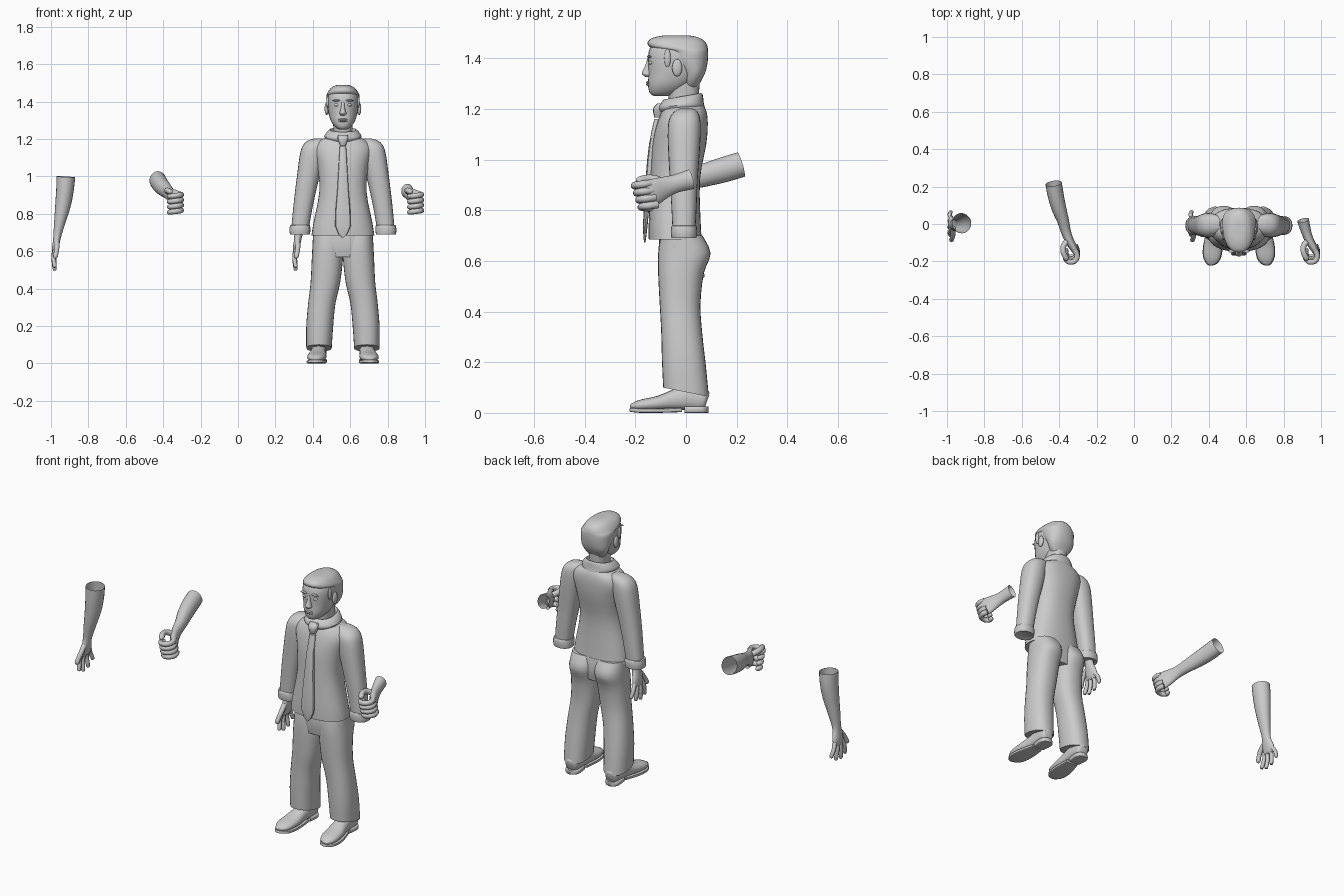
import bpy, bmesh
from math import cos, sin, pi, radians
from mathutils import Vector

CX = 0.561       # figure centre line
COPY = 1.288     # distance from the spare forearms to the figure's hands


def smooth(ob, angle=45):
    bpy.ops.object.select_all(action='DESELECT')
    ob.select_set(True)
    bpy.context.view_layer.objects.active = ob
    bpy.ops.object.shade_smooth_by_angle(angle=radians(angle))


def refine(rows, sub):
    """Catmull-Rom interpolation of ring rows."""
    out = []
    for i in range(len(rows) - 1):
        p0, p1, p2 = rows[max(i - 1, 0)], rows[i], rows[i + 1]
        p3 = rows[min(i + 2, len(rows) - 1)]
        for k in range(sub):
            t = k / sub
            out.append([0.5 * (2*b + (c - a)*t + (2*a - 5*b + 4*c - d)*t*t + (3*b - a - 3*c + d)*t**3)
                        for a, b, c, d in zip(p0, p1, p2, p3)])
    return out + [list(rows[-1])]


def skin(name, rings, caps):
    bm = bmesh.new()
    loops = [[bm.verts.new(p) for p in r] for r in rings]
    n = len(loops[0])
    for a, b in zip(loops, loops[1:]):
        for i in range(n):
            bm.faces.new((a[i], a[(i + 1) % n], b[(i + 1) % n], b[i]))
    if caps[0]:
        bm.faces.new(loops[0][::-1])
    if caps[1]:
        bm.faces.new(loops[-1])
    bmesh.ops.recalc_face_normals(bm, faces=bm.faces)
    me = bpy.data.meshes.new(name)
    bm.to_mesh(me)
    bm.free()
    ob = bpy.data.objects.new(name, me)
    bpy.context.collection.objects.link(ob)
    smooth(ob)
    return ob


def section(ra, rb, n, e):
    for i in range(n):
        c, s = cos(2*pi*i/n), sin(2*pi*i/n)
        yield (ra*abs(c)**(2/e)*(1 if c > 0 else -1), rb*abs(s)**(2/e)*(1 if s > 0 else -1))


def stack(name, rows, n=28, e=2.3, sub=3, tilt0=0.0, tilt1=0.0, caps=(True, True)):
    """Level rings: (x, y front, y back, z, half width); tilt leans the end rings."""
    rows = refine(rows, sub)
    rings = []
    for k, (x, y0, y1, z, rx) in enumerate(rows):
        f = k / (len(rows) - 1)
        tilt = tilt0 * (1 - f)**3 + tilt1 * f
        rings.append([(CX + x + u, (y0 + y1)/2 + v, z + tilt*v)
                      for u, v in section(rx, (y1 - y0)/2, n, e)])
    return skin(name, rings, caps)


def tube(name, rows, ref, n=12, e=2.0, sub=3, caps=(True, True), dx=0.0):
    """Rings across a path: (x, y, z, radius along ref, other radius)."""
    rows = refine(rows, sub)
    P = [Vector(r[:3]) for r in rows]
    rings = []
    for k, r in enumerate(rows):
        t = (P[min(k + 1, len(P) - 1)] - P[max(k - 1, 0)]).normalized()
        a = Vector(ref)
        a = (a - a.dot(t)*t).normalized()
        b = t.cross(a)
        rings.append([P[k] + a*u + b*v + Vector((dx, 0, 0)) for u, v in section(r[3], r[4], n, e)])
    return skin(name, rings, caps)


def finger(name, pts, r, ref, dx):
    m = len(pts)
    rows = [(*p, r*(1.05 - 0.2*i/m), r*(1.05 - 0.2*i/m)) for i, p in enumerate(pts)]
    end = Vector(pts[-1]) + (Vector(pts[-1]) - Vector(pts[-2])).normalized()*r*0.7
    tube(name, rows + [(*end, r*0.3, r*0.3)], ref, n=10, dx=dx)


def blob(name, loc, scale):
    bpy.ops.mesh.primitive_uv_sphere_add(segments=16, ring_count=10, radius=1,
                                         location=(CX + loc[0], loc[1], loc[2]))
    ob = bpy.context.object
    ob.name, ob.scale = name, scale
    smooth(ob, 180)


# Jacket body, collar and tie
stack("jacket", [(0, -.147, .062, .685, .168), (0, -.147, .058, .75, .158), (0, -.14, .055, .92, .126),
                 (0, -.132, .08, 1.06, .138), (0, -.115, .086, 1.14, .155), (0, -.098, .082, 1.185, .135),
                 (0, -.085, .072, 1.21, .09), (0, -.07, .06, 1.23, .06)], n=36, e=2.4)
stack("collar", [(0, -.1, .075, 1.195, .085), (0, -.108, .07, 1.215, .1), (0, -.09, .066, 1.245, .078),
                 (0, -.078, .058, 1.247, .064), (0, -.07, .05, 1.21, .055)], tilt0=.1, tilt1=.25, caps=(False, False))
stack("tie", [(0, -.165, -.16, .672, .004), (0, -.17, -.152, .735, .042), (0, -.16, -.135, .92, .031),
              (0, -.146, -.12, 1.06, .023), (0, -.125, -.1, 1.16, .017)], n=12, e=3, sub=2)
stack("tie_knot", [(0, -.125, -.09, 1.165, .015), (0, -.13, -.085, 1.2, .028), (0, -.112, -.08, 1.222, .026)], n=12, e=3)

# Trousers, sleeves and shoes
stack("hips", [(0, -.1, .06, .57, .12), (0, -.108, .07, .63, .158), (0, -.105, .062, .7, .158)], e=2.6)
for s, side in ((-1, "right"), (1, "left")):
    stack(side + "_trouser_leg",
          [(s*.128, -.09, .09, .082, .068), (s*.124, -.095, .078, .2, .072), (s*.113, -.098, .064, .32, .073),
           (s*.094, -.104, .057, .43, .079), (s*.084, -.11, .07, .55, .083), (s*.081, -.11, .097, .63, .082),
           (s*.079, -.1, .065, .7, .08)], tilt0=-.2)
    stack(side + "_sleeve",
          [(s*.229, -.053, .037, .72, .047), (s*.216, -.058, .042, .82, .051), (s*.2, -.064, .046, .92, .056),
           (s*.18, -.07, .054, 1.03, .062), (s*.166, -.072, .058, 1.11, .065), (s*.155, -.066, .056, 1.16, .062),
           (s*.135, -.045, .045, 1.19, .055), (s*.12, -.02, .025, 1.203, .03)], n=24)
    stack(side + "_cuff",
          [(s*.23, -.05, .034, .692, .045), (s*.23, -.057, .041, .69, .053), (s*.23, -.06, .044, .715, .056),
           (s*.229, -.057, .041, .738, .053), (s*.228, -.05, .034, .74, .045)], n=24, sub=2)

    x0 = CX + s*.128
    tube(side + "_shoe",
         [(x0, .084, .05, .02, .028), (x0, .07, .053, .036, .043), (x0, .01, .06, .04, .05),
          (x0 + s*.004, -.05, .05, .042, .04), (x0 + s*.01, -.11, .038, .05, .029),
          (x0 + s*.016, -.175, .031, .046, .022), (x0 + s*.02, -.21, .026, .026, .013),
          (x0 + s*.02, -.22, .024, .008, .006)], (1, 0, 0), n=20, e=2.3)
    tube(side + "_shoe_sole",
         [(x0, -.02, .012, .037, .009), (x0 + s*.01, -.11, .009, .052, .009), (x0 + s*.016, -.175, .009, .049, .009),
          (x0 + s*.02, -.21, .011, .03, .008), (x0 + s*.02, -.222, .012, .01, .007)], (1, 0, 0), n=20, e=6)
    tube(side + "_shoe_heel",
         [(x0, -.005, .013, .036, .013), (x0, .05, .013, .042, .013), (x0, .075, .013, .034, .013),
          (x0, .088, .013, .012, .013)], (1, 0, 0), n=20, e=6)

# Head and hair
stack("neck", [(0, -.065, .05, 1.17, .05), (0, -.068, .05, 1.24, .05), (0, -.08, .055, 1.31, .055)])
stack("head", [(0, -.125, -.065, 1.25, .018), (0, -.143, -.03, 1.262, .04), (0, -.15, .02, 1.295, .064),
               (0, -.148, .06, 1.34, .077), (0, -.15, .075, 1.39, .083), (0, -.146, .075, 1.43, .081),
               (0, -.125, .06, 1.463, .066), (0, -.08, .02, 1.478, .03)])
stack("hair", [(0, -.01, .045, 1.285, .045), (0, -.012, .06, 1.31, .066), (0, -.02, .077, 1.345, .081),
               (0, -.06, .086, 1.39, .088), (0, -.075, .087, 1.425, .089), (0, -.135, .086, 1.44, .086),
               (0, -.152, .08, 1.458, .076), (0, -.14, .062, 1.476, .06), (0, -.1, .025, 1.488, .034),
               (0, -.05, -.02, 1.49, .01)])
stack("nose", [(0, -.16, -.13, 1.325, .01), (0, -.173, -.13, 1.336, .019), (0, -.174, -.13, 1.345, .016),
               (0, -.162, -.13, 1.37, .01), (0, -.152, -.13, 1.4, .009)], n=14, e=2)
for i, z in enumerate((1.296, 1.304)):
    blob("lip_%d" % i, (0, -.15, z), (.024, .008, .005))
for s in (-1, 1):
    blob("ear", (s*.087, -.035, 1.362), (.011, .02, .034))
    blob("eye", (s*.033, -.139, 1.382), (.015, .009, .008))
    blob("eyebrow", (s*.035, -.145, 1.406), (.022, .009, .005))
    blob("sideburn", (s*.081, -.073, 1.4), (.008, .013, .036))


# Hanging forearm with open hand
def open_arm(name, dx, full):
    arm = [(-.92, .003, .998, .05, .053), (-.925, .005, .93, .047, .054), (-.935, .003, .85, .042, .047),
           (-.952, -.002, .76, .031, .036), (-.965, -.004, .69, .022, .028), (-.97, -.004, .655, .019, .035),
           (-.977, 0, .62, .017, .043), (-.98, .002, .592, .013, .042), (-.98, .002, .583, .006, .03)]
    tube(name + "_forearm", arm if full else arm[3:], (1, 0, 0), n=20, caps=(False, True), dx=dx)
    for i, (ya, yb, z) in enumerate(((-.032, -.06, .515), (-.01, -.022, .5), (.014, .022, .507), (.035, .064, .535))):
        finger(name + "_finger_%d" % i, [(-.978, ya, .605), (-.986, (ya + yb)/2, (.605 + z)/2 + .01),
                                         (-.98, yb, z + .005)], .0115, (1, 0, 0), dx)
    finger(name + "_thumb", [(-.97, -.02, .66), (-.968, -.055, .625), (-.972, -.075, .595), (-.976, -.086, .57)],
           .0135, (1, 0, 0), dx)


open_arm("spare_open", 0, True)
open_arm("worn_open", COPY, False)


# Raised forearm with gripping hand
def grip_arm(name, dx, full):
    arm = [(-.43, .217, .98, .05, .044), (-.418, .15, .96, .05, .043), (-.4, .08, .94, .046, .039),
           (-.38, .02, .922, .04, .032), (-.364, -.04, .905, .036, .027), (-.347, -.085, .89, .043, .024),
           (-.325, -.125, .872, .053, .021), (-.312, -.15, .862, .05, .015), (-.31, -.157, .86, .03, .007)]
    tube(name + "_forearm", arm if full else arm[3:], (0, 0, 1), n=20, caps=(False, True), dx=dx)
    for i in range(4):
        z, y = .902 - .028*i, .009*i
        finger(name + "_finger_%d" % i,
               [(-.315, -.14 + y, z + .004), (-.303, -.172 + y, z), (-.318, -.2 + y, z - .003),
                (-.348, -.203 + y, z - .007), (-.367, -.185 + y, z - .009), (-.362, -.165 + y, z - .009)],
               .0145, (0, 0, 1), dx)
    finger(name + "_thumb", [(-.35, -.085, .905), (-.376, -.115, .92), (-.378, -.15, .925), (-.362, -.185, .918)],
           .016, (0, 0, 1), dx)


grip_arm("spare_grip", 0, True)
grip_arm("short_grip", COPY - .004, False)
